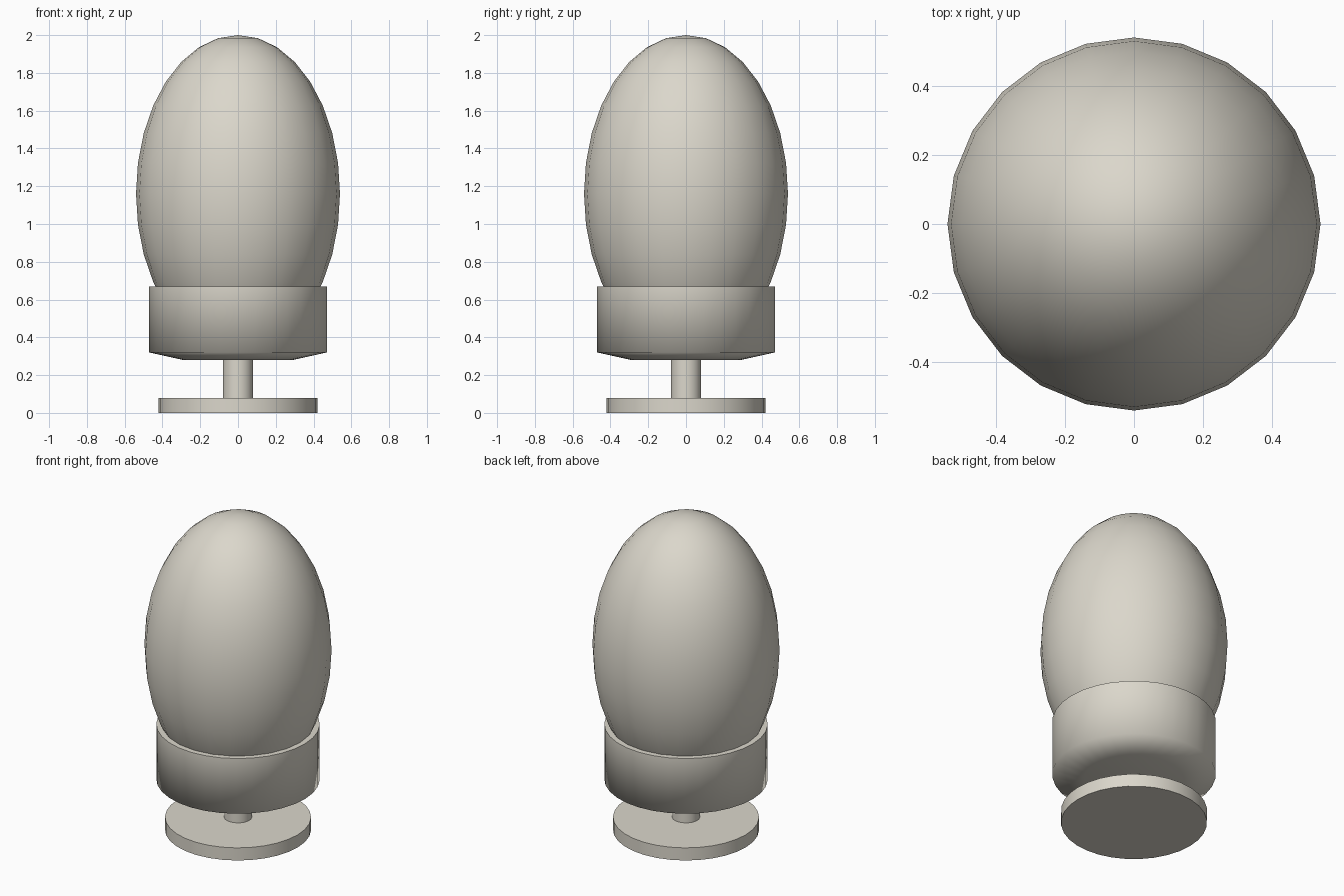
import bpy, math

if "Cube" in bpy.data.objects:
    bpy.data.objects.remove(bpy.data.objects["Cube"])

cream = bpy.data.materials.new("warm cream")
cream.diffuse_color = (0.71, 0.68, 0.60, 1)
cream.use_nodes = True
cream.node_tree.nodes["Principled BSDF"].inputs["Base Color"].default_value = cream.diffuse_color


def finish(obj, name, angle):
    obj.name = name
    obj.data.materials.append(cream)
    bpy.ops.object.select_all(action='DESELECT')
    obj.select_set(True)
    bpy.context.view_layer.objects.active = obj
    bpy.ops.object.shade_smooth_by_angle(angle=math.radians(angle))


def lathe(name, profile, sides=32, angle=30):
    """Spin a (radius, height) profile around z and cap both ends."""
    verts = [(r * math.cos(2 * math.pi * i / sides), r * math.sin(2 * math.pi * i / sides), z)
             for r, z in profile for i in range(sides)]
    faces = [(k * sides + i, k * sides + (i + 1) % sides,
              (k + 1) * sides + (i + 1) % sides, (k + 1) * sides + i)
             for k in range(len(profile) - 1) for i in range(sides)]
    faces.append(tuple(reversed(range(sides))))
    faces.append(tuple(range((len(profile) - 1) * sides, len(profile) * sides)))
    mesh = bpy.data.meshes.new(name)
    mesh.from_pydata(verts, [], faces)
    obj = bpy.data.objects.new(name, mesh)
    bpy.context.collection.objects.link(obj)
    finish(obj, name, angle)


# Round foot, thin stem and cup with a shallow sloping underside
lathe("foot", [(0.42, 0), (0.42, 0.08)])
lathe("stem", [(0.08, 0.08), (0.08, 0.29)], sides=24)
lathe("cup", [(0.29, 0.28), (0.47, 0.32), (0.47, 0.67)], angle=80)

# Egg resting in the cup
bpy.ops.mesh.primitive_uv_sphere_add(segments=24, ring_count=16, radius=1, location=(0, 0, 1.16))
egg = bpy.context.object
egg.scale = (0.54, 0.54, 0.84)
bpy.ops.object.transform_apply(location=False, rotation=False, scale=True)
finish(egg, "egg", 60)
